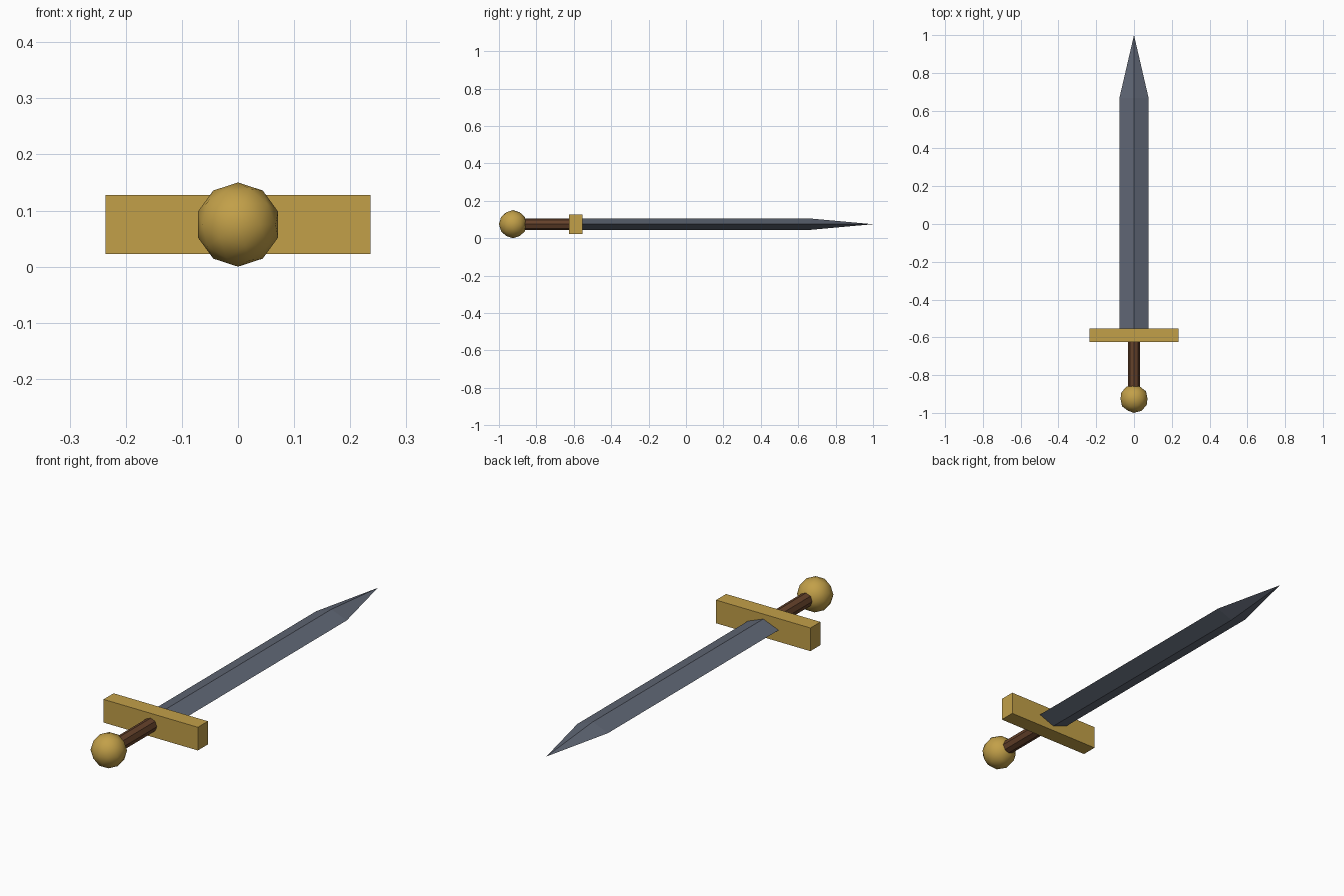
import bpy
import bmesh
import math

cube = bpy.data.objects.get("Cube")
if cube:
    bpy.data.objects.remove(cube, do_unlink=True)

MID = 0.075  # height of the sword's long axis


def make_material(name, rgb):
    mat = bpy.data.materials.new(name)
    mat.use_nodes = True
    colour = (*rgb, 1.0)
    mat.diffuse_color = colour
    mat.node_tree.nodes["Principled BSDF"].inputs["Base Color"].default_value = colour
    return mat


gold = make_material("gold", (0.54, 0.35, 0.066))
steel = make_material("steel", (0.115, 0.133, 0.175))
brown = make_material("brown_leather", (0.13, 0.054, 0.024))


def finish(name, mat):
    obj = bpy.context.object
    obj.name = obj.data.name = name
    obj.data.materials.append(mat)
    bpy.ops.object.transform_apply(location=False, rotation=True, scale=True)
    return obj


# Pommel: low-poly ball with its pole along the sword
bpy.ops.mesh.primitive_ico_sphere_add(subdivisions=2, radius=0.075,
                                      location=(0, -0.925, MID),
                                      rotation=(math.pi / 2, 0, 0))
finish("pommel", gold)
bpy.ops.object.shade_smooth()

# Grip: eight-sided rod from pommel to guard
bpy.ops.mesh.primitive_cylinder_add(vertices=8, radius=0.031, depth=0.32,
                                    location=(0, -0.76, MID),
                                    rotation=(math.pi / 2, 0, 0))
finish("grip", brown)

# Crossguard: plain bar
bpy.ops.mesh.primitive_cube_add(size=1, location=(0, -0.589, MID))
bpy.context.object.scale = (0.473, 0.072, 0.105)
finish("crossguard", gold)

# Blade: diamond section, straight to the shoulder, then tapering to a point
bm = bmesh.new()
section = [(0.077, 0), (0, 0.03), (-0.077, 0), (0, -0.03)]
base, shoulder = [[bm.verts.new((x, y, MID + z)) for x, z in section]
                  for y in (-0.59, 0.668)]
tip = bm.verts.new((0, 1, MID))
bm.faces.new(base)
for i in range(4):
    j = (i + 1) % 4
    bm.faces.new((base[i], base[j], shoulder[j], shoulder[i]))
    bm.faces.new((shoulder[i], shoulder[j], tip))
bmesh.ops.recalc_face_normals(bm, faces=bm.faces)
mesh = bpy.data.meshes.new("blade")
bm.to_mesh(mesh)
bm.free()
mesh.materials.append(steel)
bpy.context.collection.objects.link(bpy.data.objects.new("blade", mesh))
